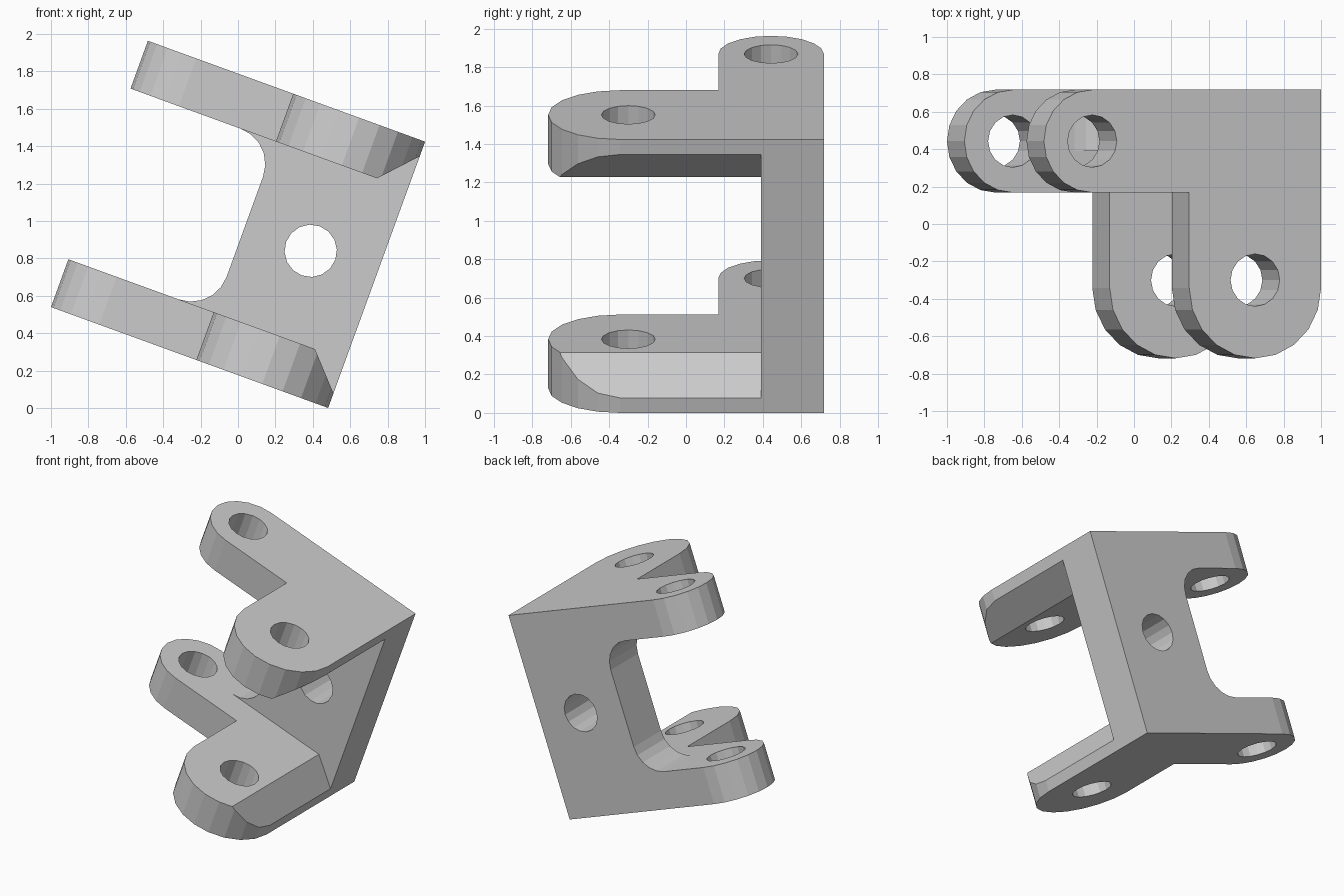
import bpy, bmesh, math
from mathutils import Matrix, Vector

if "Cube" in bpy.data.objects:
    bpy.data.objects.remove(bpy.data.objects["Cube"])

# Local frame: x along the plates (0 = outer edge), y depth, z across the plates
L, H, T = 1.577, 1.515, 0.272      # plate length, total height, plate thickness
W, BACK, WEB_Y = 0.75, 0.718, 0.39 # web width, back face, front face of web
TILT = math.radians(20)


def arc(cx, cy, r, a0, a1, n):
    return [(cx + r * math.cos(math.radians(a0 + (a1 - a0) * i / n)),
             cy + r * math.sin(math.radians(a0 + (a1 - a0) * i / n))) for i in range(n + 1)]


def prism(name, pts, lo, hi, axis):
    """Extrude a profile: axis 'z' takes (x, y) points, axis 'y' takes (x, z) points."""
    bm = bmesh.new()
    place = (lambda p: (p[0], p[1], lo)) if axis == 'z' else (lambda p: (p[0], lo, p[1]))
    face = bm.faces.new([bm.verts.new(place(p)) for p in pts])
    ext = bmesh.ops.extrude_face_region(bm, geom=[face])
    move = Vector((0, 0, hi - lo)) if axis == 'z' else Vector((0, hi - lo, 0))
    bmesh.ops.translate(bm, vec=move,
                        verts=[v for v in ext['geom'] if isinstance(v, bmesh.types.BMVert)])
    bmesh.ops.recalc_face_normals(bm, faces=bm.faces)
    mesh = bpy.data.meshes.new(name)
    bm.to_mesh(mesh)
    bm.free()
    ob = bpy.data.objects.new(name, mesh)
    bpy.context.collection.objects.link(ob)
    return ob


def combine(ob, other, op):
    mod = ob.modifiers.new(op, 'BOOLEAN')
    mod.operation, mod.solver, mod.object = op, 'EXACT', other
    bpy.context.view_layer.objects.active = ob
    bpy.ops.object.modifier_apply(modifier=mod.name)
    bpy.data.objects.remove(other)


# L-shaped plate outline with two rounded arms
R1, R2 = 0.275, W / 2
outline = ([(0, BACK)]
           + arc(-L + R1, BACK - R1, R1, 90, 270, 10)
           + [(-W, BACK - 2 * R1)]
           + arc(-R2, -0.718 + R2, R2, 180, 360, 10))


def plate(name, flip):
    z = (lambda v: H - v) if flip else (lambda v: v)
    ob = prism(name, outline, z(0), z(T), 'z')
    # sloped relief on the inner outer-edge, in front of the web
    wedge = [(-0.174, z(T)), (0, z(0.083)), (0.1, z(-0.027)), (0.1, z(T + 0.1)),
             (-0.174, z(T + 0.1))]
    combine(ob, prism("relief_cutter", wedge, -1, WEB_Y, 'y'), 'DIFFERENCE')
    return ob


# Back web with filleted inner corners
F = 0.2
web = ([(0, T), (0, H - T)]
       + arc(-W - F, H - T - F, F, 90, 0, 5)
       + arc(-W - F, T + F, F, 0, -90, 5))
bracket = plate("bracket", False)
combine(bracket, prism("web", web, WEB_Y, BACK, 'y'), 'UNION')
combine(bracket, plate("upper_plate", True), 'UNION')

# Bolt holes: one through each pair of arms, one through the web
for x, y in [(-R2, -0.30), (-L + R1, BACK - R1)]:
    combine(bracket, prism("arm_hole", arc(x, y, 0.14, 0, 337.5, 15), -0.1, H + 0.1, 'z'),
            'DIFFERENCE')
combine(bracket, prism("web_hole", arc(-R2, H / 2, 0.14, 0, 337.5, 15), 0.2, 0.9, 'y'),
        'DIFFERENCE')

# Clean coplanar seams, then tilt into place
bm = bmesh.new()
bm.from_mesh(bracket.data)
bmesh.ops.remove_doubles(bm, verts=bm.verts, dist=1e-5)
bmesh.ops.dissolve_limit(bm, angle_limit=math.radians(0.5), verts=bm.verts, edges=bm.edges)
bm.transform(Matrix.Translation((0.482, 0, 0)) @ Matrix.Rotation(TILT, 4, 'Y'))
bm.to_mesh(bracket.data)
bm.free()
